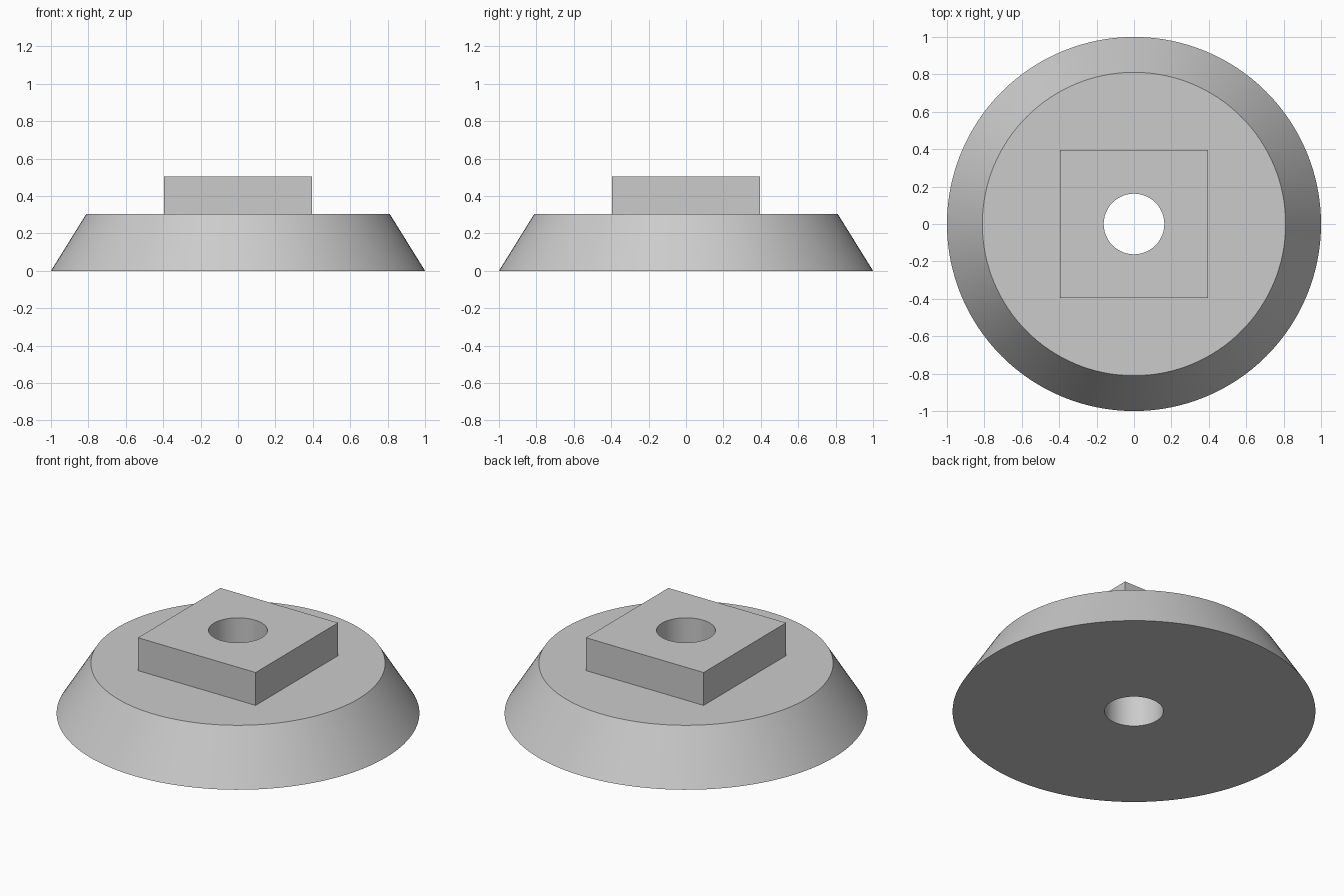
import bpy, bmesh
from math import sin, cos, tau

cube = bpy.data.objects.get("Cube")
if cube:
    bpy.data.objects.remove(cube, do_unlink=True)

SEGMENTS = 128  # multiple of 8, so the square gets true corners


def circle(radius, z):
    angles = [tau * i / SEGMENTS for i in range(SEGMENTS)]
    return [(radius * cos(a), radius * sin(a), z) for a in angles]


def square(half, z):
    """Circle points pushed out onto a square."""
    points = circle(1, z)
    return [(half * x / max(abs(x), abs(y)), half * y / max(abs(x), abs(y)), z)
            for x, y, z in points]


# Closed loop of sections: cone flank, shoulder, square boss, bore, underside
HOLE, BOSS = 0.162, 0.396
sections = [
    circle(1.0, 0), circle(0.811, 0.304),
    square(BOSS, 0.304), square(BOSS, 0.504),
    circle(HOLE, 0.504), circle(HOLE, 0),
]

bm = bmesh.new()
rings = [[bm.verts.new(p) for p in section] for section in sections]
for lower, upper in zip(rings, rings[1:] + rings[:1]):
    for i in range(SEGMENTS):
        j = (i + 1) % SEGMENTS
        bm.faces.new((lower[i], lower[j], upper[j], upper[i]))
bmesh.ops.recalc_face_normals(bm, faces=bm.faces)

mesh = bpy.data.meshes.new("bored_cone_base")
bm.to_mesh(mesh)
bm.free()
base = bpy.data.objects.new("bored_cone_base", mesh)
bpy.context.collection.objects.link(base)

# Plain grey finish
grey = bpy.data.materials.new("plain_grey")
grey.use_nodes = True
colour = (0.6, 0.6, 0.6, 1)
grey.diffuse_color = colour
grey.node_tree.nodes["Principled BSDF"].inputs["Base Color"].default_value = colour
mesh.materials.append(grey)

# Smooth round walls, crisp rims and corners
bpy.ops.object.select_all(action='DESELECT')
base.select_set(True)
bpy.context.view_layer.objects.active = base
bpy.ops.object.shade_smooth_by_angle(angle=0.5)
